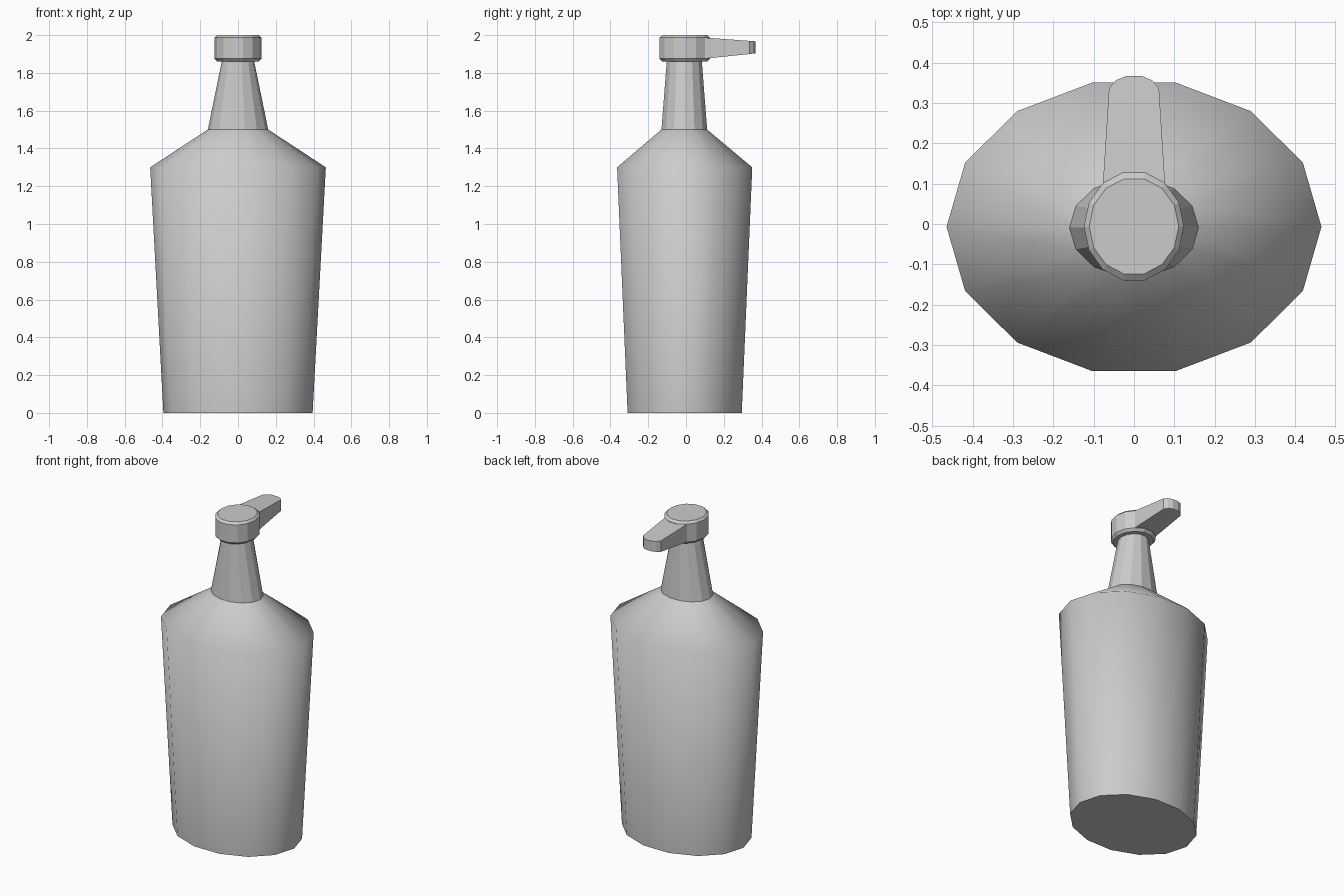
import bpy, bmesh
from math import cos, sin, tau

if "Cube" in bpy.data.objects:
    bpy.data.objects.remove(bpy.data.objects["Cube"])

SIDES = 14


def make_object(name, bm, smooth=False):
    bmesh.ops.recalc_face_normals(bm, faces=bm.faces)
    for f in bm.faces:
        f.smooth = smooth and len(f.verts) == 4
    for e in bm.edges:
        if any(len(f.verts) > 4 for f in e.link_faces):
            e.smooth = False
    mesh = bpy.data.meshes.new(name)
    bm.to_mesh(mesh)
    bm.free()
    obj = bpy.data.objects.new(name, mesh)
    bpy.context.collection.objects.link(obj)
    return obj


def loft(name, rings, cap_bottom, cap_top, smooth=False):
    """Stack of elliptical rings given as (z, x radius, y radius, y centre)."""
    bm = bmesh.new()
    loops = []
    for z, rx, ry, cy in rings:
        loops.append([bm.verts.new((rx * cos(tau * i / SIDES),
                                    cy + ry * sin(tau * i / SIDES), z))
                      for i in range(SIDES)])
    for a, b in zip(loops, loops[1:]):
        for i in range(SIDES):
            j = (i + 1) % SIDES
            bm.faces.new((a[i], a[j], b[j], b[i]))
    if cap_bottom:
        bm.faces.new(loops[0])
    if cap_top:
        bm.faces.new(loops[-1])
    return make_object(name, bm, smooth)


# Tapered oval bottle with sloping shoulder
loft("bottle_body", [(0, 0.395, 0.31, -0.007),
                     (1.30, 0.465, 0.367, -0.007),
                     (1.50, 0.16, 0.124, -0.009)], True, False, smooth=True)

# Faceted neck
loft("neck", [(1.50, 0.16, 0.124, -0.009),
              (1.865, 0.085, 0.095, -0.009)], False, False)

# Pump head with bevelled rims
loft("pump_head", [(1.86, 0.111, 0.122, -0.006),
                   (1.875, 0.124, 0.137, -0.006),
                   (1.987, 0.124, 0.137, -0.006),
                   (2.00, 0.111, 0.121, -0.006)], True, True)

# Spout: half outline mirrored, with sloping top and bottom
half = [(0.078, 0.085), (0.062, 0.336), (0.046, 0.356), (0.02, 0.367)]
outline = half + [(-x, y) for x, y in reversed(half)]
bm = bmesh.new()
top, bottom = [], []
for x, y in outline:
    t = (y - 0.085) / (0.367 - 0.085)
    top.append(bm.verts.new((x, y, 1.988 - 0.021 * t)))
    bottom.append(bm.verts.new((x, y, 1.874 + 0.029 * t)))
bm.faces.new(top)
bm.faces.new(bottom)
for i in range(len(outline)):
    j = (i + 1) % len(outline)
    bm.faces.new((bottom[i], bottom[j], top[j], top[i]))
make_object("spout", bm)
